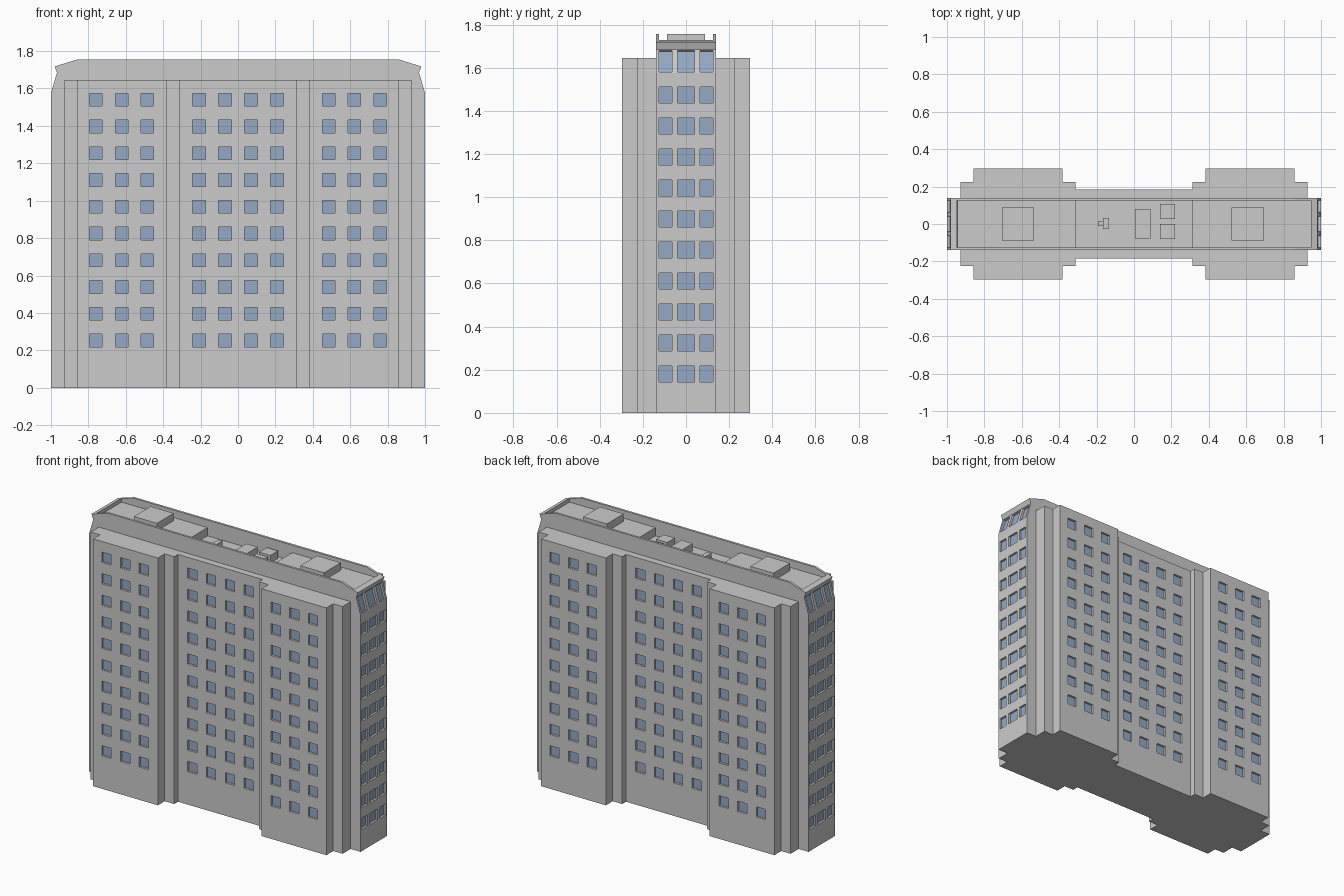
import bpy, bmesh, math
from mathutils import Matrix, Vector

if "Cube" in bpy.data.objects:
    bpy.data.objects.remove(bpy.data.objects["Cube"])

DEPTH = 0.015   # window recess


def finish(name, bm, mat=None):
    bmesh.ops.recalc_face_normals(bm, faces=bm.faces)
    me = bpy.data.meshes.new(name)
    bm.to_mesh(me)
    bm.free()
    ob = bpy.data.objects.new(name, me)
    bpy.context.collection.objects.link(ob)
    if mat:
        me.materials.append(mat)
    return ob


def prism(name, points, direction):
    """Extrude a closed 3D outline along a vector."""
    bm = bmesh.new()
    face = bm.faces.new([bm.verts.new(p) for p in points])
    ext = bmesh.ops.extrude_face_region(bm, geom=[face])
    moved = [g for g in ext["geom"] if isinstance(g, bmesh.types.BMVert)]
    bmesh.ops.translate(bm, verts=moved, vec=direction)
    return finish(name, bm)


def box(name, x0, x1, y0, y1, z0, z1):
    pts = [(x0, y0, z0), (x1, y0, z0), (x1, y1, z0), (x0, y1, z0)]
    return prism(name, pts, (0, 0, z1 - z0))


def boolean(target, tool, op):
    m = target.modifiers.new("cut", 'BOOLEAN')
    m.operation, m.solver, m.object = op, 'EXACT', tool
    bpy.context.view_layer.objects.active = target
    bpy.ops.object.modifier_apply(modifier=m.name)
    bpy.data.objects.remove(tool)


glass = bpy.data.materials.new("glass")
glass.diffuse_color = (0.30, 0.40, 0.56, 1)
glass.use_nodes = True
glass.node_tree.nodes["Principled BSDF"].inputs["Base Color"].default_value = glass.diffuse_color

# Central slab with chamfered ends, as a front profile mirrored in x
half = [(1, 0), (1, 1.575), (0.968, 1.685), (0.98, 1.718), (0.86, 1.755)]
profile = half + [(-x, z) for x, z in reversed(half)]
body = prism("tower_body", [(x, -0.14, z) for x, z in profile], (0, 0.28, 0))

# Stepped wings on both long sides, as a footprint mirrored in x and y
quarter = [(0, 0.185), (0.312, 0.185), (0.312, 0.225), (0.382, 0.225), (0.382, 0.297),
           (0.858, 0.297), (0.858, 0.225), (0.927, 0.225), (0.927, 0.1)]
right = quarter[1:] + [(x, -y) for x, y in reversed(quarter[1:])]
outline = right + [(-x, -y) for x, y in right]
wings = prism("stepped_wings", [(x, y, 0) for x, y in outline], (0, 0, 1.645))
boolean(body, wings, 'UNION')

# Roof well behind the parapet, with a sunken middle
well = [(0.958, 1.85), (0.945, 1.705), (0.312, 1.705), (0.312, 1.65)]
well += [(-x, z) for x, z in reversed(well)]
boolean(body, prism("roof_well", [(x, -0.125, z) for x, z in well], (0, 0.25, 0)), 'DIFFERENCE')

# Recessed windows: collect cutter boxes and glass panes
cut, panes = bmesh.new(), bmesh.new()


def window(center, normal, width, height):
    n = Vector(normal).normalized()
    u = Vector((0, 0, 1)).cross(n).normalized()
    v = n.cross(u)
    frame = Matrix((u, v, n)).transposed().to_4x4()
    size = Matrix.Diagonal((width, height, 2 * DEPTH, 1))
    place = Matrix.Translation(center) @ frame
    bmesh.ops.create_cube(cut, size=1, matrix=place @ size)
    inner = Matrix.Translation((0, 0, 0.001 - DEPTH))
    bmesh.ops.create_grid(panes, x_segments=1, y_segments=1, size=0.5,
                          matrix=place @ inner @ size)


columns = [(x, 0.297) for x in (-0.76, -0.622, -0.485, 0.485, 0.622, 0.76)]
columns += [(x, 0.185) for x in (-0.208, -0.07, 0.07, 0.208)]
for side in (-1, 1):
    # Long facades
    for x, y in columns:
        for row in range(10):
            window((x, side * y, 0.253 + 0.143 * row), (0, side, 0), 0.068, 0.068)
    # End walls and the sloping top row
    for y, w in ((-0.095, 0.06), (0, 0.08), (0.095, 0.06)):
        for row in range(10):
            window((side, y, 0.181 + 0.1435 * row), (side, 0, 0), w, 0.074)
        window((side * 0.984, y, 1.63), (side * 0.11, 0, 0.032), w, 0.104)

boolean(body, finish("window_cutter", cut), 'DIFFERENCE')

# Panes keep the outward direction they were built with
pane_mesh = bpy.data.meshes.new("window_glass")
panes.to_mesh(pane_mesh)
panes.free()
pane_mesh.materials.append(glass)
bpy.context.collection.objects.link(bpy.data.objects.new("window_glass", pane_mesh))

# Rooftop housings and vents
box("roof_housing_left", -0.705, -0.535, -0.088, 0.088, 1.70, 1.755)
box("roof_housing_right", 0.52, 0.695, -0.088, 0.088, 1.70, 1.755)
box("plant_unit", 0.005, 0.088, -0.077, 0.08, 1.645, 1.70)
box("vent_front", 0.138, 0.22, -0.08, 0.0, 1.645, 1.70)
box("vent_back", 0.138, 0.22, 0.026, 0.106, 1.645, 1.70)
box("hatch", -0.167, -0.135, -0.028, 0.032, 1.645, 1.70)
box("hatch_step", -0.193, -0.167, -0.012, 0.015, 1.645, 1.68)
